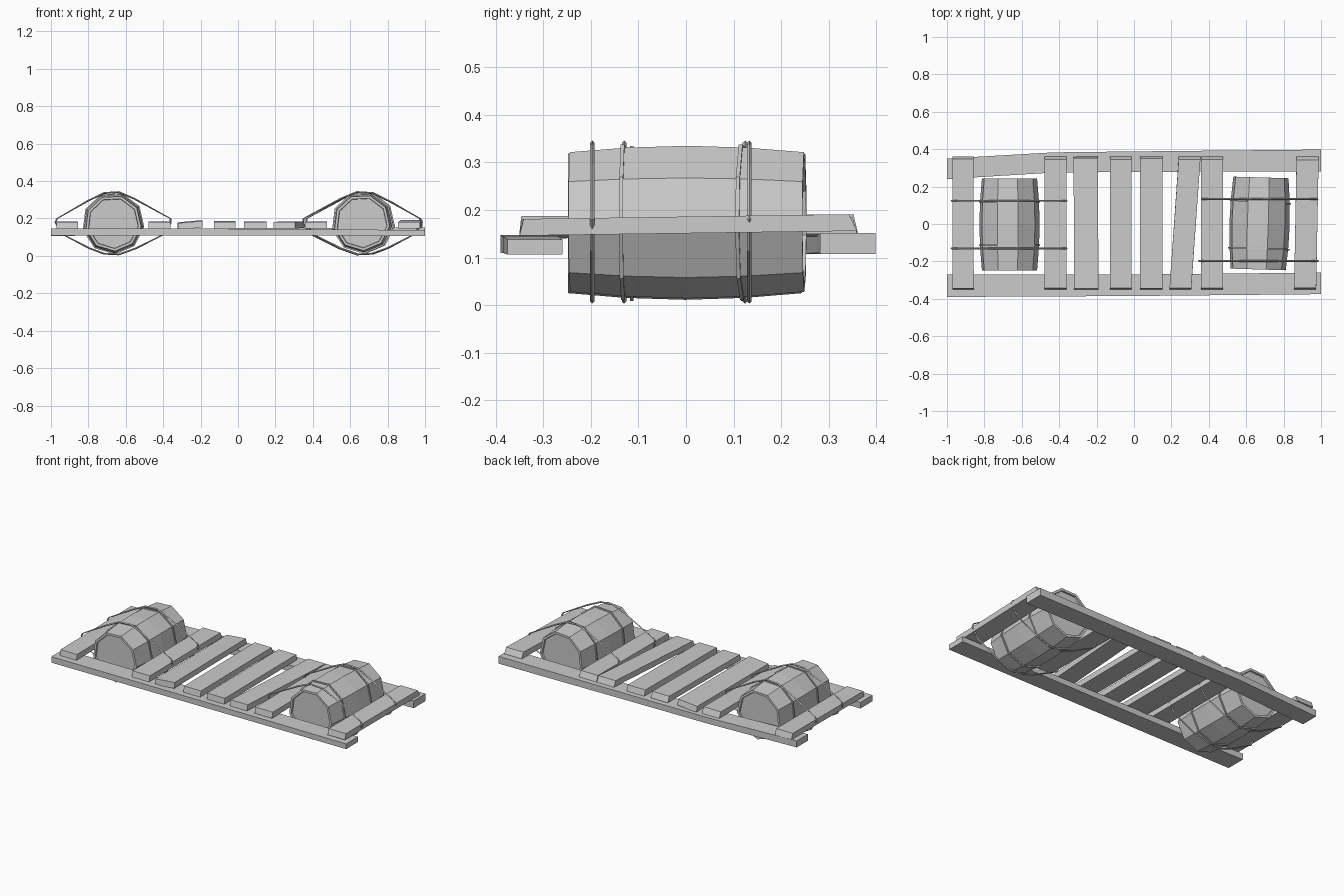
import bpy, bmesh, math
from mathutils import Vector, Matrix

cube = bpy.data.objects.get("Cube")
if cube:
    bpy.data.objects.remove(cube, do_unlink=True)

grey = bpy.data.materials.new("plain grey")
grey.use_nodes = True
colour = (0.6, 0.6, 0.6, 1)
grey.diffuse_color = colour
grey.node_tree.nodes["Principled BSDF"].inputs["Base Color"].default_value = colour


def finish(name, bm):
    bmesh.ops.recalc_face_normals(bm, faces=bm.faces)
    mesh = bpy.data.meshes.new(name)
    bm.to_mesh(mesh)
    bm.free()
    mesh.materials.append(grey)
    obj = bpy.data.objects.new(name, mesh)
    bpy.context.collection.objects.link(obj)
    return obj


def loft(bm, rings, capped=True, closed=False):
    """Skin a list of equal-sized point rings."""
    rows = [[bm.verts.new(p) for p in ring] for ring in rings]
    n = len(rows[0])
    pairs = list(zip(rows, rows[1:]))
    if closed:
        pairs.append((rows[-1], rows[0]))
    for a, b in pairs:
        for i in range(n):
            j = (i + 1) % n
            bm.faces.new((a[i], a[j], b[j], b[i]))
    if capped and not closed:
        bm.faces.new(rows[0])
        bm.faces.new(rows[-1])


# Long rails: stations of x, near edge y, far edge y, bottom z, top z
def rail(name, stations):
    bm = bmesh.new()
    loft(bm, [[(x, a, lo), (x, b, lo), (x, b, hi), (x, a, hi)]
              for x, a, b, lo, hi in stations])
    finish(name, bm)


rail("front_rail", [(-1, -.39, -.27, .11, .147), (0, -.385, -.27, .11, .145),
                    (1, -.375, -.26, .106, .138)])
rail("back_rail", [(-1, .24, .35, .107, .147), (-.43, .275, .383, .11, .147),
                   (0, .278, .388, .11, .148), (1, .282, .398, .107, .152)])


# Cross planks with slanted ends
def plank(name, xf, xb, width, lift=0.0, roll=0.0, cut=.015, front=-.35):
    bm = bmesh.new()
    h = width / 2
    rings = []
    for x, y, slant, z in ((xf, front, cut / 2, .146), (xb, .36, -cut, .15 + lift)):
        rings.append([(x - h, y, z - roll), (x + h, y, z + roll),
                      (x + h, y + slant, z + .035 + roll),
                      (x - h, y + slant, z + .035 - roll)])
    loft(bm, rings)
    finish(name, bm)


planks = [(-.913, -.915, .113, 0, 0, .012), (-.42, -.42, .118, 0, 0, .015),
          (-.255, -.258, .13, 0, .006, .008), (-.07, -.07, .115, .002, 0, .015),
          (.092, .092, .12, 0, 0, .01), (.248, .297, .116, 0, 0, .015),
          (.418, .418, .118, 0, 0, .015), (.915, .928, .118, .006, 0, .018)]
for number, spec in enumerate(planks, 1):
    plank(f"cross_plank_{number}", *spec)

SIDES, PHASE = 9, math.radians(33)


def ring(radius, y):
    return [(radius * math.cos(PHASE + math.tau * i / SIDES), y,
             radius * math.sin(PHASE + math.tau * i / SIDES)) for i in range(SIDES)]


# Barrels with bulging staves, recessed lids and two hoops
def barrel(side, centre, yaw, hoops):
    place = Matrix.Translation(centre) @ Matrix.Rotation(yaw, 4, 'Z')
    half = [(.134, .236), (.136, .246), (.15, .246), (.16, .125)]
    profile = [(r, -y) for r, y in half] + [(.164, 0)] + half[::-1]
    bm = bmesh.new()
    loft(bm, [ring(r, y) for r, y in profile])
    finish(side + "_barrel", bm).matrix_world = place
    for label, y, tilt in hoops:
        bm = bmesh.new()
        section = [(.156, -.004), (.167, -.004), (.167, .004), (.156, .004)]
        loft(bm, [ring(r, w) for r, w in section], closed=True)
        hoop = finish(f"{side}_barrel_{label}_hoop", bm)
        hoop.matrix_world = place @ Matrix.Translation((0, y, 0)) @ Matrix.Rotation(tilt, 4, 'Z')


barrel("right", (-.667, -.002, .175), 0, [("front", -.112, 0), ("back", .122, 0)])
barrel("left", (.67, .003, .178), math.radians(-1.7),
       [("front", -.135, 0), ("back", .115, math.radians(-2))])


# Ropes looped over the barrels and around the neighbouring planks
LOOP = [(-.31, .18), (-.3, .2), (-.14, .292), (-.05, .336), (.03, .341), (.11, .307),
        (.305, .2), (.308, .178), (.27, .115), (.12, .04), (.03, .008),
        (-.05, .012), (-.13, .042), (-.27, .115)]


def rope(name, centre_x, y, flip=1, stretch=1.0):
    centre = Vector((0, .178))
    points = [Vector(p) for p in LOOP]
    bm = bmesh.new()
    rings = []
    for p in points:
        out = (p - centre).normalized() * .005
        rings.append([(centre_x + flip * stretch * (p.x + out.x * k), y + w, p.y + out.y * k)
                      for k, w in ((-1, 0), (0, -.005), (1, 0), (0, .005))])
    loft(bm, rings, closed=True)
    finish(name, bm)


rope("right_front_rope", -.667, -.13)
rope("right_back_rope", -.667, .124)
rope("left_front_rope", .665, -.197, -1, 1.03)
rope("left_back_rope", .672, .133, -1)
